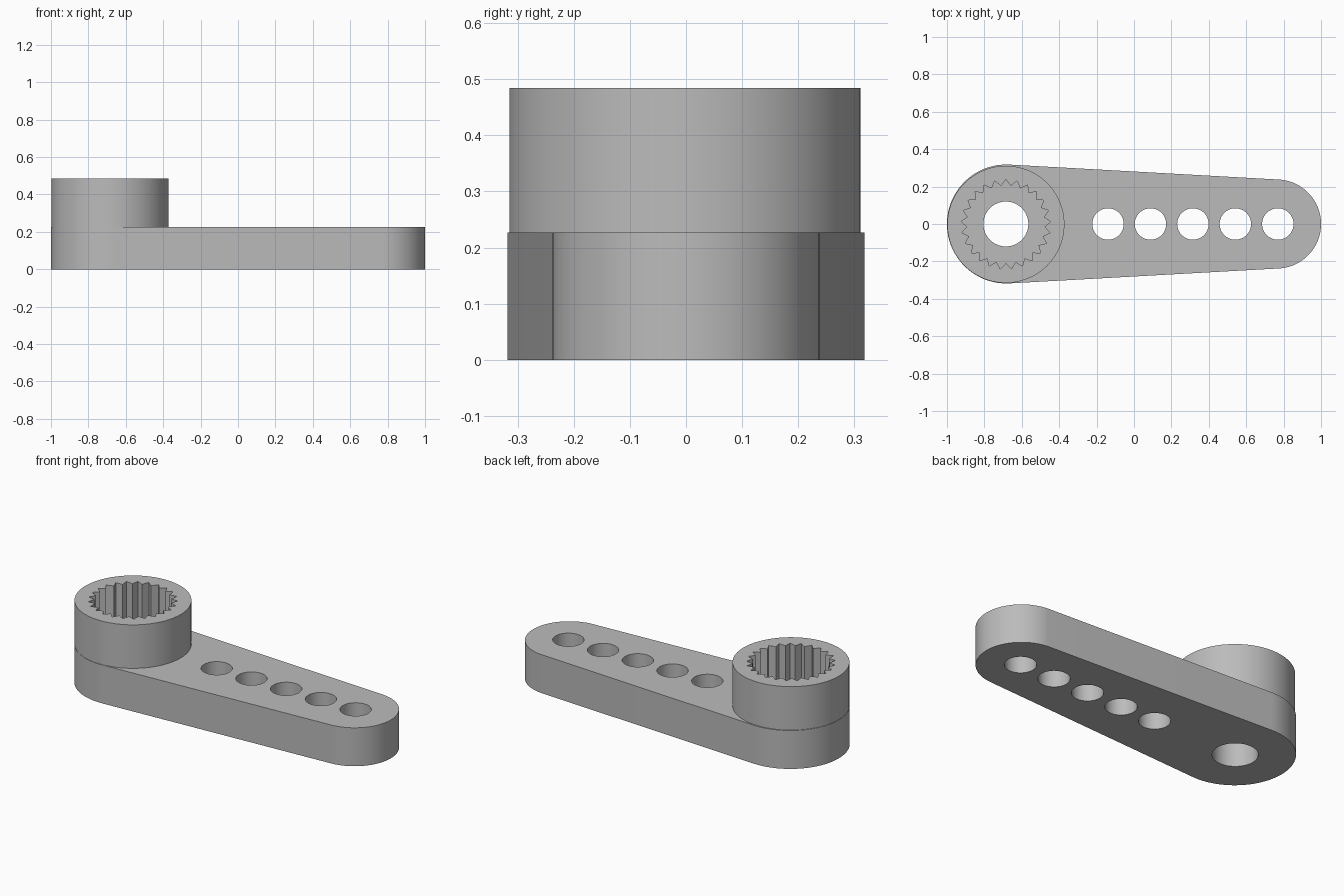
import bpy
from math import cos, sin, pi, asin, radians

default_cube = bpy.data.objects.get("Cube")
if default_cube:
    bpy.data.objects.remove(default_cube, do_unlink=True)

grey = bpy.data.materials.new("light_grey_plastic")
grey.use_nodes = True
colour = (0.5, 0.5, 0.5, 1)
grey.diffuse_color = colour
grey.node_tree.nodes["Principled BSDF"].inputs["Base Color"].default_value = colour


def arc(cx, cy, r, start=0.0, end=2 * pi, steps=64):
    full = abs(end - start - 2 * pi) < 1e-6
    count = steps if full else steps + 1
    return [(cx + r * cos(start + (end - start) * i / steps),
             cy + r * sin(start + (end - start) * i / steps)) for i in range(count)]


def plate(name, loops, z0, z1):
    """Extrude an outline; the loops after the first become holes."""
    curve = bpy.data.curves.new(name, 'CURVE')
    curve.dimensions = '2D'
    curve.fill_mode = 'BOTH'
    curve.extrude = (z1 - z0) / 2
    for loop in loops:
        spline = curve.splines.new('POLY')
        spline.points.add(len(loop) - 1)
        for point, (x, y) in zip(spline.points, loop):
            point.co = (x, y, 0, 1)
        spline.use_cyclic_u = True
    obj = bpy.data.objects.new(name, curve)
    obj.location.z = (z0 + z1) / 2
    bpy.context.collection.objects.link(obj)
    bpy.ops.object.select_all(action='DESELECT')
    obj.select_set(True)
    bpy.context.view_layer.objects.active = obj
    bpy.ops.object.convert(target='MESH')
    obj = bpy.context.object
    # Weld caps to walls so only the real corners stay sharp
    bpy.ops.object.mode_set(mode='EDIT')
    bpy.ops.mesh.select_all(action='SELECT')
    bpy.ops.mesh.remove_doubles(threshold=0.0001)
    bpy.ops.mesh.normals_make_consistent(inside=False)
    bpy.ops.object.mode_set(mode='OBJECT')
    obj.data.materials.clear()
    obj.data.materials.append(grey)
    bpy.ops.object.shade_smooth_by_angle(angle=radians(25))
    return obj


# Tapered arm: two round ends joined by tangent sides
big_x, big_r = -0.682, 0.318
tip_x, tip_r = 0.762, 0.238
hub_x, hub_y = -0.685, -0.002
lean = pi / 2 - asin((big_r - tip_r) / (tip_x - big_x))
outline = arc(tip_x, 0, tip_r, -lean, lean) + arc(big_x, 0, big_r, lean, 2 * pi - lean)
screw_hole = arc(hub_x, 0, 0.12)
link_holes = [arc(-0.139 + 0.227 * i, 0, 0.084, steps=48) for i in range(5)]
arm_top = 0.227
plate("arm", [outline, screw_hole] + link_holes, 0, arm_top)

# Hub collar with a toothed socket, slightly sunk into the arm
teeth = 25
socket = []
for i in range(2 * teeth):
    r = 0.24 if i % 2 == 0 else 0.207
    a = pi / 2 + pi * i / teeth
    socket.append((hub_x + r * cos(a), hub_y + r * sin(a)))
plate("hub_collar", [arc(hub_x, hub_y, 0.313, steps=96), socket], 0.18, 0.484)
